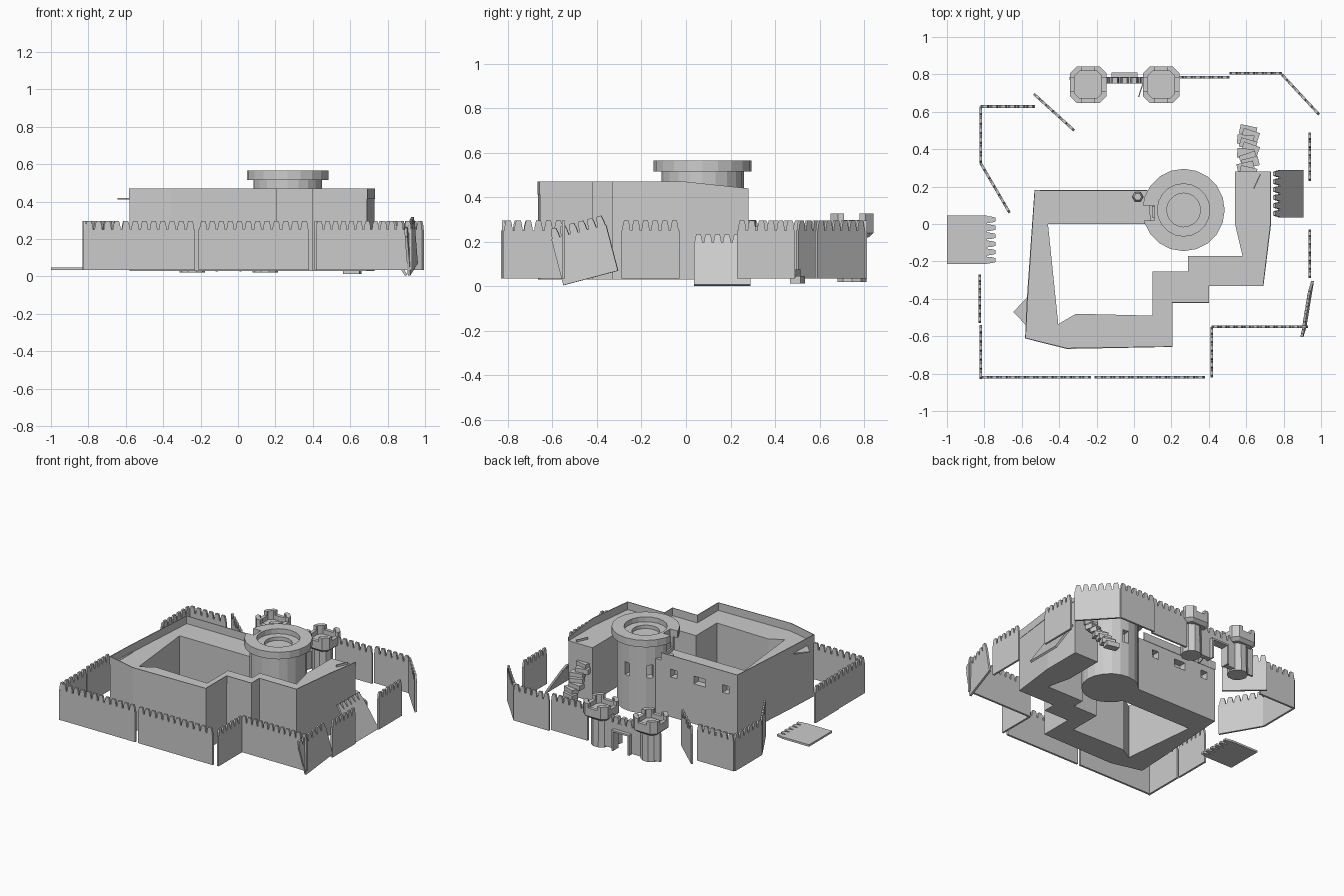
import bpy, bmesh, math, random
from mathutils import Vector, Matrix

if "Cube" in bpy.data.objects:
    bpy.data.objects.remove(bpy.data.objects["Cube"])

random.seed(4)


def finish(name, bm):
    bmesh.ops.recalc_face_normals(bm, faces=bm.faces)
    me = bpy.data.meshes.new(name)
    bm.to_mesh(me)
    bm.free()
    ob = bpy.data.objects.new(name, me)
    bpy.context.collection.objects.link(ob)
    return ob


def prism(name, pts, depth_vec):
    """Extrude a planar polygon of 3D points along a vector."""
    bm = bmesh.new()
    f = bm.faces.new([bm.verts.new(p) for p in pts])
    r = bmesh.ops.extrude_face_region(bm, geom=[f], use_keep_orig=True)
    vs = [g for g in r["geom"] if isinstance(g, bmesh.types.BMVert)]
    bmesh.ops.translate(bm, verts=vs, vec=depth_vec)
    return finish(name, bm)


def box(name, lo, hi, angle=0):
    lo, hi = Vector(lo), Vector(hi)
    bm = bmesh.new()
    m = Matrix.Translation((lo + hi) / 2) @ Matrix.Rotation(angle, 4, 'Z') @ Matrix.Diagonal((*(hi - lo), 1))
    bmesh.ops.create_cube(bm, size=1, matrix=m)
    return finish(name, bm)


def lathe(name, prof, centre, n):
    bm = bmesh.new()
    rings = []
    for r, z in prof:
        rings.append([bm.verts.new((centre[0] + r * math.cos(2 * math.pi * i / n),
                                    centre[1] + r * math.sin(2 * math.pi * i / n), z)) for i in range(n)])
    for a, b in zip(rings, rings[1:]):
        for i in range(n):
            j = (i + 1) % n
            bm.faces.new((a[i], a[j], b[j], b[i]))
    bm.faces.new(rings[0])
    bm.faces.new(rings[-1])
    return finish(name, bm)


def carve(ob, cutters):
    for c in cutters:
        m = ob.modifiers.new("cut", 'BOOLEAN')
        m.object, m.operation, m.solver = c, 'DIFFERENCE', 'EXACT'
        bpy.context.view_layer.objects.active = ob
        bpy.ops.object.modifier_apply(modifier=m.name)
        bpy.data.objects.remove(c)


def panel(name, p0, p1, up=(0, 0, 0.26), teeth=6, thick=0.014):
    """Palisade panel from p0 to p1 with narrow-topped teeth along the upper edge."""
    p0, p1, up = Vector(p0), Vector(p1), Vector(up)
    along, h = p1 - p0, up.length
    body = 1 - 0.045 / h
    prof = [(0, 0), (1, 0)]
    for i in reversed(range(teeth)):
        for s, t in ((0.92, 0), (0.86, 0.55), (0.74, 1), (0.26, 1), (0.14, 0.55), (0.08, 0)):
            prof.append(((i + s) / teeth, body + t * (1 - body)))
    prof.insert(2, (1, body))
    prof.append((0, body))
    n = along.cross(up).normalized() * thick
    return prism(name, [p0 + along * s + up * t - n / 2 for s, t in prof], n)


# Curtain wall: upright panels as ground lines
lines = [(-.82, -.82, -.525, -.82), (-.525, -.82, -.23, -.82), (-.21, -.82, .08, -.82), (.08, -.82, .38, -.82),
         (-.82, -.83, -.82, -.54), (-.825, -.53, -.825, -.27), (.415, -.82, .415, -.55),
         (.415, -.55, .67, -.55), (.67, -.55, .93, -.55), (.94, -.29, .94, -.03), (.94, .23, .94, .49),
         (.99, .585, .79, .8), (.79, .805, .51, .805), (.51, .785, .22, .785),
         (-.32, .5, -.535, .695), (-.53, .628, -.82, .628), (-.82, .628, -.82, .325), (-.82, .325, -.665, .06)]
for x0, y0, x1, y1 in lines:
    panel("wall_panel", (x0, y0, .035), (x1, y1, .035))

# Displaced panels: knocked askew, leaning, lying flat
panel("tilted_panel", (.915, -.55, .005), (.955, -.305, .07), (-.02, -.065, .25))
panel("leaning_panel", (.9, .035, .005), (.9, .29, .005), (-.15, 0, .225))
panel("flat_panel", (-1, .045, .04), (-1, -.215, .04), (.26, 0, 0))

# Keep: C-shaped walled block with a lower walkway
outer = [(.07, .18), (-.53, .18), (-.57, -.4), (-.58, -.61), (-.36, -.665), (.205, -.655), (.205, -.42),
         (.4, -.42), (.4, -.33), (.69, -.33), (.73, 0), (.73, .28)]
inner = [(.54, .28), (.54, 0), (.58, -.17), (.29, -.17), (.29, -.255), (.1, -.255), (.1, -.49),
         (-.31, -.48), (-.405, -.535), (-.46, 0), (.12, 0), (.12, .18)]
Z0, WALK, TOP = .03, .415, .47
keep = prism("keep", [(x, y, Z0) for x, y in outer[1:] + inner], (0, 0, WALK - Z0))
carve(keep, [box("window_cutter", (x - w, .13, .315), (x + w, .22, .37))
             for x, w in ((-.03, .025), (-.233, .045), (-.44, .025))])

# Parapet: thin strip along the outer edge, dropping at the back of the right wing
bm = bmesh.new()
low = [bm.verts.new((x, y, WALK - .002)) for x, y in outer]
high = [bm.verts.new((x, y, TOP if (x, y) != outer[-1] else .44)) for x, y in outer]
for i in range(len(outer) - 1):
    bm.faces.new((low[i], low[i + 1], high[i + 1], high[i]))
parapet = finish("parapet", bm)
s = parapet.modifiers.new("thickness", 'SOLIDIFY')
s.thickness, s.offset = .006, 0

# Loose corner of the walkway floor poking through the wall
prism("walkway_corner", [(-.56, -.38, .41), (-.645, -.47, .41), (-.56, -.56, .41)], (0, 0, .008))

# Round tower with flared stepped crown
C = (.265, .075)
tower = lathe("round_tower", [(.185, Z0), (.185, .515), (.22, .515), (.22, .565), (.14, .565), (.14, .53),
                              (.09, .53), (.09, .505)], C, 20)
cuts = [box("notch_cutter", (0, .02, .44), (.11, .1, .6))]
for deg in (84, 134):
    a = math.radians(deg)
    cx, cy = C[0] + .185 * math.cos(a), C[1] + .185 * math.sin(a)
    cuts.append(box("slit_cutter", (cx - .05, cy - .02, .28), (cx + .05, cy + .02, .37), a))
carve(tower, cuts)
box("tower_door", (.095, .035, .415), (.11, .095, .5))
lathe("walkway_post", [(.02, .41), (.03, .43), (.02, .455)], (.02, .145), 6)

# Stair: jumbled slabs climbing to the right wing
N = 10
for i in range(N):
    t = i / (N - 1)
    cx, cy, z = .61 + .015 * math.sin(i * 2.1), .5 - .22 * t, .012 + .25 * t
    box("stair_step", (cx - .045, cy - .025, z), (cx + .045, cy + .025, z + .035), random.uniform(-.4, .4))
box("side_door", (.655, .185, WALK), (.661, .27, WALK + .015), math.radians(-25))


# Gate towers: octagonal shafts under bevelled square battlements
def octo(cx, cy, half, cut):
    k = half - cut
    return [(cx + x, cy + y) for x, y in ((half, -k), (half, k), (k, half), (-k, half),
                                          (-half, k), (-half, -k), (-k, -half), (k, -half))]


def gate_tower(cx, cy):
    lathe("gate_tower_shaft", [(.068, .02), (.065, .235)], (cx, cy), 10)
    bm = bmesh.new()
    levels = [(.075, .025, .22), (.097, .035, .24), (.097, .035, .297), (.072, .025, .297), (.072, .025, .265)]
    rings = [[bm.verts.new((x, y, z)) for x, y in octo(cx, cy, h, c)] for h, c, z in levels]
    for a, b in zip(rings, rings[1:]):
        for i in range(8):
            j = (i + 1) % 8
            bm.faces.new((a[i], a[j], b[j], b[i]))
    bm.faces.new(rings[0])
    bm.faces.new(rings[-1])
    finish("gate_tower_battlement", bm)
    for sx in (-1, 1):
        for sy in (-1, 1):
            shape = [(.097, .035), (.097, .062), (.062, .097), (.035, .097),
                     (.035, .072), (.047, .072), (.072, .047), (.072, .035)]
            prism("gate_merlon", [(cx + sx * x, cy + sy * y, .295) for x, y in shape], (0, 0, .032))


gate_tower(-.245, .745)
gate_tower(.145, .745)

# Gate wall with framed opening, crest and open leaf
for x0, x1 in ((-.19, -.11), (.01, .09)):
    box("gate_jamb", (x0, .752, .03), (x1, .785, .16))
box("gate_lintel", (-.19, .752, .16), (.09, .785, .215))
panel("gate_crest", (-.18, .768, .2), (.08, .768, .2), (0, 0, .06), 5, .033)
for x0, x1, z0, z1 in ((-.12, -.108, .025, .16), (.008, .02, .025, .16), (-.12, .02, .16, .172)):
    box("gate_frame", (x0, .75, z0), (x1, .81, z1))
prism("gate_leaf", [(.045, .752, .03), (.022, .68, .03), (.022, .68, .155), (.045, .752, .155)], (.006, 0, 0))

# Low wall on the far side of the left gate tower
box("gate_side_wall", (-.345, .77, .03), (-.29, .785, .23))
